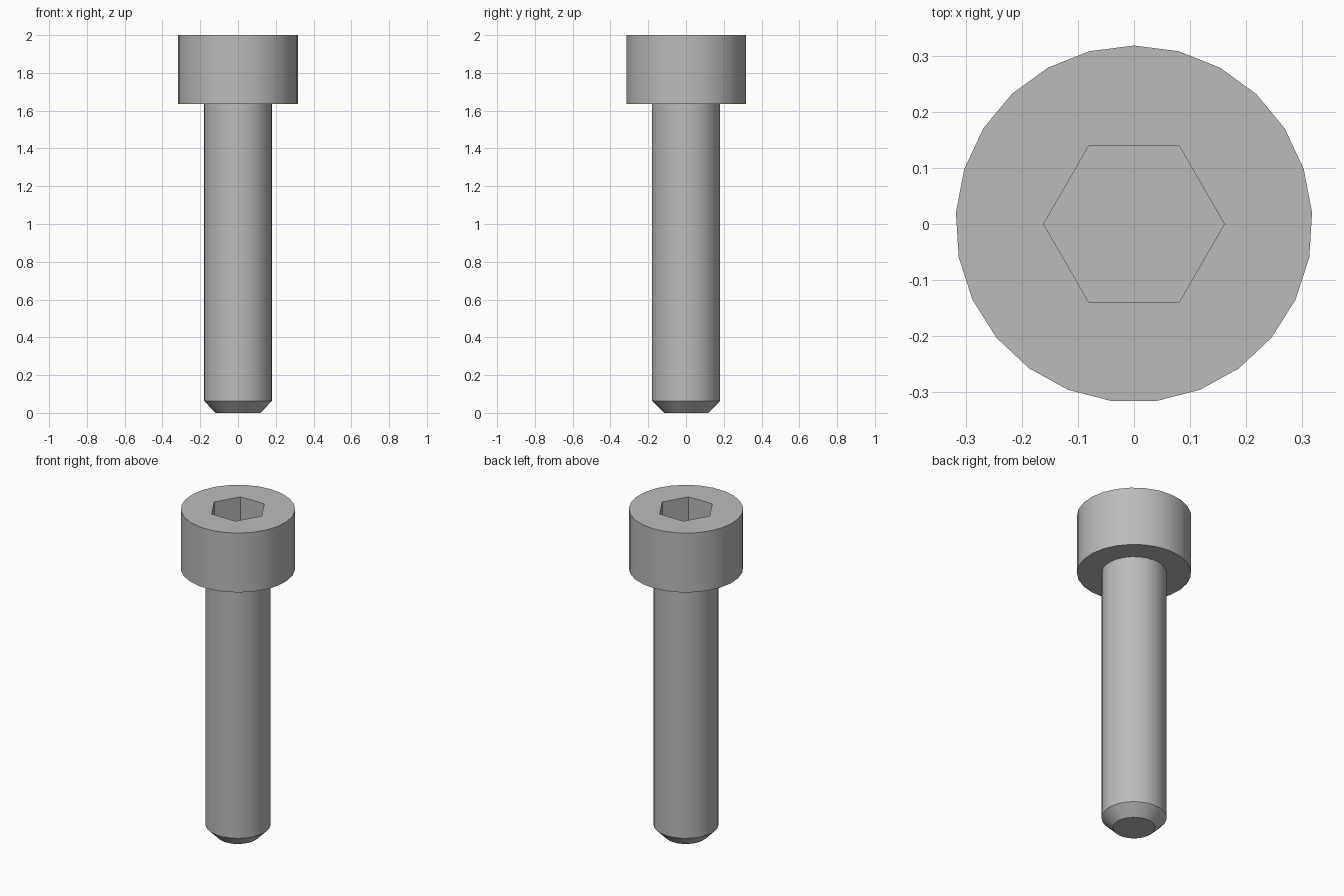
import bpy
import bmesh
from math import sin, cos, tau, radians

SIDES = 25
TOP, HEAD_BASE = 2.0, 1.636
HEAD_R, SHAFT_R, TIP_R = 0.318, 0.181, 0.118
CHAMFER = 0.064
HEX_R, HEX_DEPTH = 0.161, 0.19

old = bpy.data.objects.get("Cube")
if old:
    bpy.data.objects.remove(old)

steel = bpy.data.materials.new("grey_steel")
steel.use_nodes = True
GREY = (0.5, 0.5, 0.5, 1)
steel.diffuse_color = GREY
steel.node_tree.nodes["Principled BSDF"].inputs["Base Color"].default_value = GREY


def ring(bm, radius, z, sides=SIDES, start=tau / 4):
    return [bm.verts.new((radius * cos(start + tau * i / sides),
                          radius * sin(start + tau * i / sides), z))
            for i in range(sides)]


def wall(bm, a, b):
    for i in range(len(a)):
        j = (i + 1) % len(a)
        bm.faces.new((a[i], a[j], b[j], b[i]))


def loop_edges(bm, loop):
    edges = []
    for i, v in enumerate(loop):
        pair = (v, loop[(i + 1) % len(loop)])
        edges.append(bm.edges.get(pair) or bm.edges.new(pair))
    return edges


bm = bmesh.new()

# Turned body: flat tip, chamfer, shaft, underside of head, head wall
profile = [(TIP_R, 0), (SHAFT_R, CHAMFER), (SHAFT_R, HEAD_BASE),
           (HEAD_R, HEAD_BASE), (HEAD_R, TOP)]
rings = [ring(bm, r, z) for r, z in profile]
bm.faces.new(rings[0])
for lower, upper in zip(rings, rings[1:]):
    wall(bm, lower, upper)

# Hexagonal socket with a flat floor
rim = ring(bm, HEX_R, TOP, 6, 0)
floor = ring(bm, HEX_R, TOP - HEX_DEPTH, 6, 0)
wall(bm, rim, floor)
bm.faces.new(floor)

# Top face around the socket
bmesh.ops.triangle_fill(bm, use_beauty=True, normal=(0, 0, 1),
                        edges=loop_edges(bm, rings[-1]) + loop_edges(bm, rim))
bmesh.ops.recalc_face_normals(bm, faces=bm.faces)

mesh = bpy.data.meshes.new("socket_head_bolt")
bm.to_mesh(mesh)
bm.free()
mesh.materials.append(steel)
bolt = bpy.data.objects.new("socket_head_bolt", mesh)
bpy.context.collection.objects.link(bolt)

# Smooth round walls, sharp rims
bpy.ops.object.select_all(action='DESELECT')
bolt.select_set(True)
bpy.context.view_layer.objects.active = bolt
bpy.ops.object.shade_smooth_by_angle(angle=radians(30))
